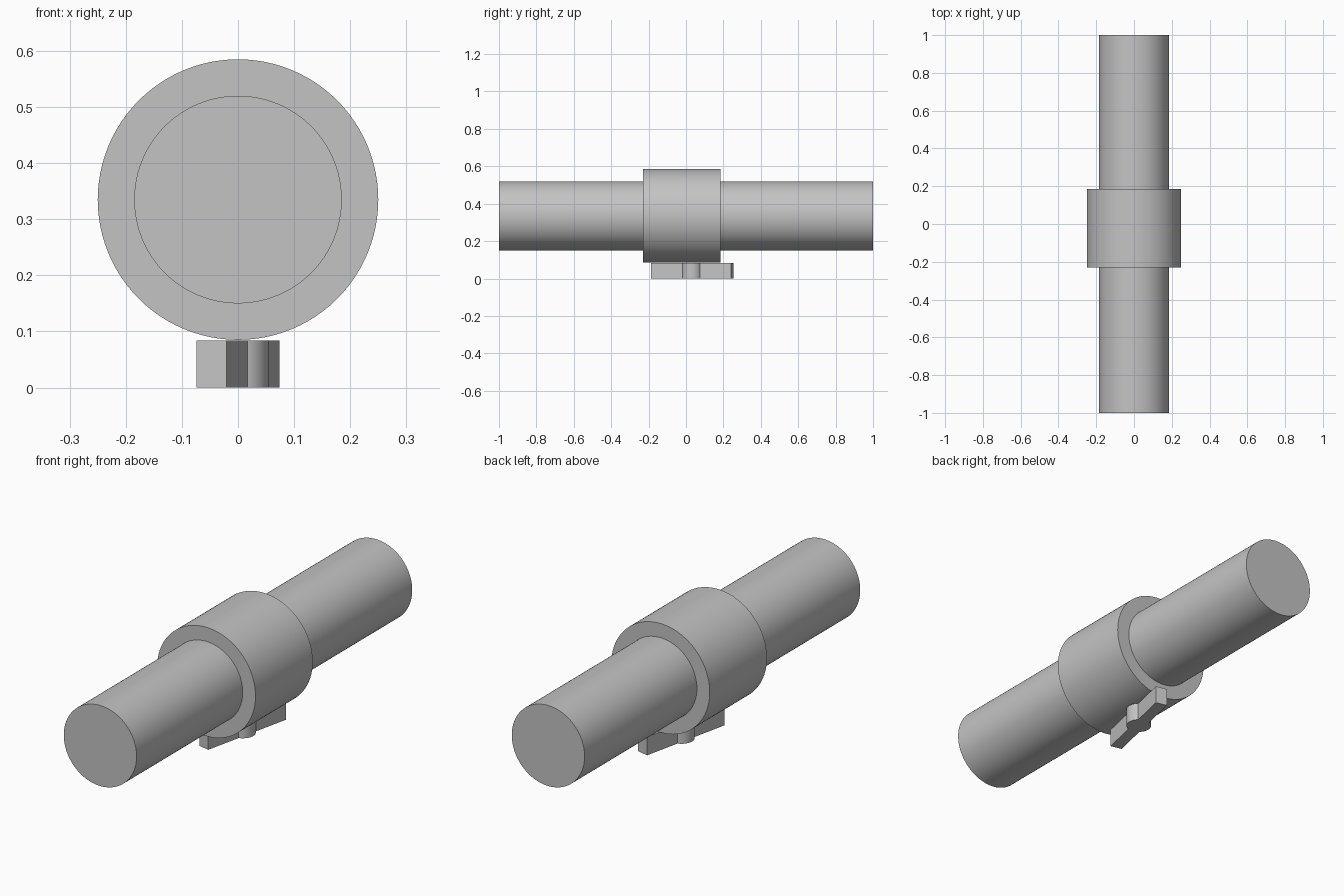
import bpy
import math

cube = bpy.data.objects.get("Cube")
if cube:
    bpy.data.objects.remove(cube, do_unlink=True)

# Single plain grey
GREY = (0.55, 0.55, 0.55, 1.0)
grey = bpy.data.materials.new("plain_grey")
grey.use_nodes = True
grey.diffuse_color = GREY
for node in grey.node_tree.nodes:
    if node.type == 'BSDF_PRINCIPLED':
        node.inputs["Base Color"].default_value = GREY

AXIS_Z = 0.335          # height of the pipe centre line
KNOB_Z = 0.084          # height of the handle
HUB_Y = 0.033           # handle pivot position


def finish(name):
    obj = bpy.context.object
    obj.name = name
    obj.data.materials.append(grey)
    bpy.ops.object.transform_apply(location=False, rotation=True, scale=True)
    bpy.ops.object.shade_smooth_by_angle(angle=math.radians(30))
    return obj


def cylinder(name, radius, depth, location, tilt=0.0):
    bpy.ops.mesh.primitive_cylinder_add(
        vertices=96, radius=radius, depth=depth,
        location=location, rotation=(tilt, 0, 0))
    return finish(name)


# Pipe running front to back
cylinder("pipe", 0.185, 2.0, (0, 0, AXIS_Z), math.pi / 2)

# Collar around the middle, slightly towards the front
front, back = -0.23, 0.185
cylinder("collar", 0.25, back - front, (0, (front + back) / 2, AXIS_Z), math.pi / 2)

# Handle below the collar: round hub and a turned flat bar
cylinder("handle_hub", 0.055, KNOB_Z, (0, HUB_Y, KNOB_Z / 2))
bpy.ops.mesh.primitive_cube_add(
    size=1, location=(0, HUB_Y, KNOB_Z / 2), rotation=(0, 0, math.radians(-12.5)))
bpy.context.object.scale = (0.055, 0.438, KNOB_Z)
finish("handle_bar")
